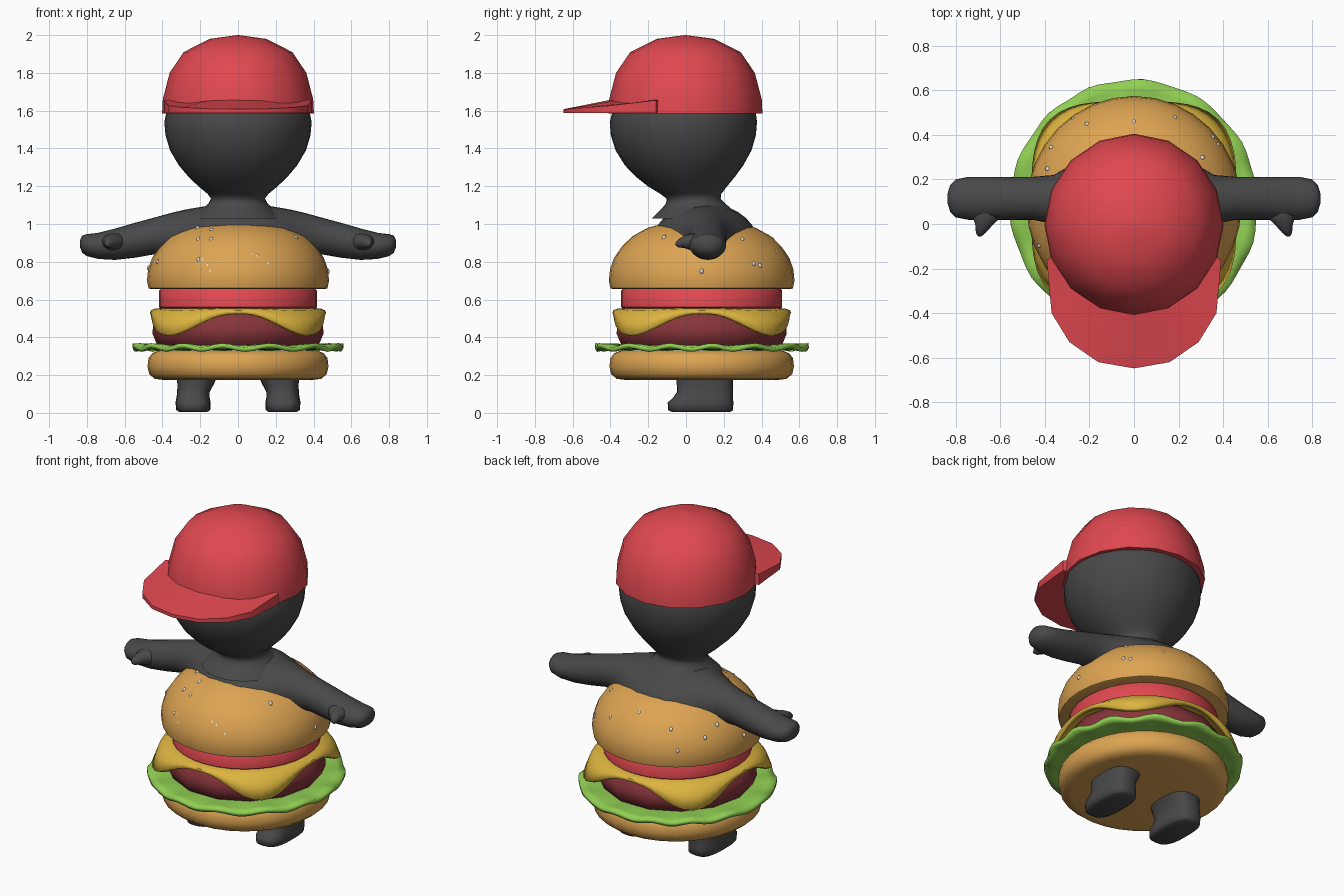
import bpy, bmesh, math
from mathutils import Vector

if "Cube" in bpy.data.objects:
    bpy.data.objects.remove(bpy.data.objects["Cube"])

CY = 0.083  # centre of the burger stack in y


def material(name, rgb):
    m = bpy.data.materials.new(name)
    m.diffuse_color = (*rgb, 1)
    m.use_nodes = True
    m.node_tree.nodes["Principled BSDF"].inputs["Base Color"].default_value = m.diffuse_color
    return m


DARK = material("charcoal", (0.066, 0.066, 0.066))
RED = material("red", (0.75, 0.065, 0.08))
BUN = material("bun_brown", (0.72, 0.37, 0.085))
GREEN = material("lettuce_green", (0.28, 0.62, 0.085))
YELLOW = material("cheese_yellow", (0.72, 0.46, 0.05))
MEAT = material("patty_brown", (0.24, 0.035, 0.043))
SEED = material("seed_white", (0.8, 0.8, 0.8))


def finish(name, bm, mat, angle=50):
    bmesh.ops.recalc_face_normals(bm, faces=bm.faces)
    me = bpy.data.meshes.new(name)
    bm.to_mesh(me)
    bm.free()
    me.materials.append(mat)
    ob = bpy.data.objects.new(name, me)
    bpy.context.collection.objects.link(ob)
    bpy.ops.object.select_all(action='DESELECT')
    ob.select_set(True)
    bpy.context.view_layer.objects.active = ob
    bpy.ops.object.shade_smooth_by_angle(angle=math.radians(angle))
    return ob


def skin(name, rings, mat, caps=True, angle=50):
    """Bridge closed loops of points; optionally cap both ends."""
    bm = bmesh.new()
    loops = [[bm.verts.new(p) for p in r] for r in rings]
    n = len(loops[0])
    for a, b in zip(loops, loops[1:]):
        for i in range(n):
            j = (i + 1) % n
            bm.faces.new((a[i], a[j], b[j], b[i]))
    bm.faces.new(loops[0])
    if caps:
        bm.faces.new(loops[-1])
    return finish(name, bm, mat, angle)


def loft(name, axis, rings, mat, n=32, power=1.0, angle=50):
    """Ellipse rings (position, centre1, centre2, radius1, radius2) along an axis."""
    def bend(v):
        return math.copysign(abs(v) ** power, v)
    out = []
    for p, c1, c2, r1, r2 in rings:
        pts = []
        for i in range(n):
            t = 2 * math.pi * i / n
            a, b = c1 + r1 * bend(math.cos(t)), c2 + r2 * bend(math.sin(t))
            pts.append({'x': (p, a, b), 'y': (a, p, b), 'z': (a, b, p)}[axis])
        out.append(pts)
    return skin(name, out, mat, angle=angle)


def disc(name, profile, mat, n=32, angle=50, sy=1.02):
    return loft(name, 'z', [(z, 0, CY, r, r * sy) for r, z in profile], mat, n, 1, angle)


# Burger layers
disc("bottom_bun", [(0.40, 0.175), (0.44, 0.18), (0.47, 0.205), (0.479, 0.245),
                    (0.474, 0.29), (0.455, 0.315), (0.42, 0.33)], BUN)
disc("patty", [(0.40, 0.345), (0.43, 0.365), (0.453, 0.42), (0.45, 0.46),
               (0.42, 0.52), (0.38, 0.54)], MEAT, 14)
disc("tomato", [(0.40, 0.545), (0.418, 0.56), (0.418, 0.648), (0.40, 0.665)], RED)
TOP = [(0.46, 0.655), (0.474, 0.66), (0.482, 0.70), (0.476, 0.76), (0.455, 0.82),
       (0.415, 0.88), (0.36, 0.935), (0.28, 0.98), (0.18, 1.008), (0.08, 1.018), (0.01, 1.02)]
disc("top_bun", TOP, BUN)


def polar_sheet(name, shape, mat, thick, n):
    """Open sheet; shape(t) returns (radius, height) pairs from inside to rim."""
    cols = [(2 * math.pi * i / n, shape(2 * math.pi * i / n)) for i in range(n)]
    rings = [[(s[k][0] * math.cos(t), CY + s[k][0] * math.sin(t) * 1.015, s[k][1])
              for t, s in cols] for k in range(len(cols[0][1]))]
    ob = skin(name, rings, mat, caps=False)
    mod = ob.modifiers.new("thickness", 'SOLIDIFY')
    mod.thickness, mod.offset = thick, 0


def lettuce(t):
    w = math.sin(14 * t + 0.6 * math.sin(3 * t))
    return [(0.30, 0.345), (0.44, 0.347), (0.51, 0.349 + 0.006 * w),
            (0.555 + 0.005 * w, 0.346 + 0.011 * w)]


def cheese(t):
    w = ((1 - math.cos(4 * t)) / 2) ** 1.4  # corners hang down
    return [(0.25, 0.543), (0.40, 0.543), (0.435 + 0.025 * w, 0.541 - 0.01 * w),
            (0.452 + 0.045 * w, 0.535 - 0.05 * w), (0.455 + 0.07 * w, 0.525 - 0.115 * w)]


polar_sheet("lettuce", lettuce, GREEN, 0.024, 84)
polar_sheet("cheese", cheese, YELLOW, 0.024, 64)

# Sesame seeds: (degrees from the front, height)
SEEDS = [(-34, .92), (-22, .92), (-50, .98), (-28, .97), (10, 1.0), (15, 1.0), (60, .985),
         (57, .93), (9, .84), (13, .83), (20, .79), (-27, .81), (-24, .81), (-20, .78),
         (-18, .75), (-67, .8), (90, .75), (125, .92), (126, .79), (131, .78), (172, .75),
         (180, .92), (-150, .87), (-145, .76), (-125, .82), (-113, .87), (-92, .77), (155, .85)]
bm = bmesh.new()
for k, (deg, z) in enumerate(SEEDS):
    (r0, z0), (r1, z1) = next((a, b) for a, b in zip(TOP, TOP[1:]) if a[1] <= z <= b[1])
    r = r0 + (r1 - r0) * (z - z0) / (z1 - z0)
    a = math.radians(deg)
    out = Vector((math.sin(a), -math.cos(a), 0))
    normal = out * (z1 - z0) + Vector((0, 0, r0 - r1))
    mat = normal.to_track_quat('Z', 'Y').to_matrix().to_4x4()
    mat.translation = Vector((0, CY, z)) + out * r
    made = bmesh.ops.create_icosphere(bm, subdivisions=1, radius=1)['verts']
    for v in made:
        c = v.co
        v.co = mat @ Vector((c.x * 0.011, c.y * 0.016, c.z * 0.009))
finish("sesame_seeds", bm, SEED, 80)

# Arms and shoulders as one loft: (x, y centre, z centre, y radius, z radius)
half = [(0.836, .115, .895, .025, .02), (0.825, .115, .893, .06, .045),
        (0.80, .115, .888, .085, .058), (0.74, .115, .884, .097, .069),
        (0.65, .115, .893, .097, .083), (0.55, .115, .913, .096, .092),
        (0.45, .115, .935, .097, .097), (0.36, .11, .945, .11, .112),
        (0.28, .105, .93, .16, .146), (0.20, .10, .91, .22, .18), (0.10, .10, .90, .27, .205)]
loft("shoulders_and_arms", 'x', half + [(0, .10, .90, .28, .21)]
     + [(-h[0], *h[1:]) for h in reversed(half)], DARK, 28, angle=80)

# Thumbs and legs, mirrored
for s, side in ((-1, "left"), (1, "right")):
    loft(side + "_thumb", 'y', [(.10, s * .64, .895, .08, .055), (.03, s * .66, .905, .062, .045),
                                (-.01, s * .675, .905, .036, .032), (-.04, s * .688, .898, .022, .022),
                                (-.055, s * .692, .895, .008, .008)], DARK, 16, angle=80)
    loft(side + "_leg", 'z', [(.005, s * .237, .08, .075, .155), (.015, s * .237, .077, .09, .172),
                              (.055, s * .238, .077, .093, .174), (.08, s * .238, .09, .088, .158),
                              (.11, s * .236, .10, .086, .148), (.15, s * .225, .10, .096, .149),
                              (.20, s * .215, .10, .11, .15)], DARK, 24, 0.7, 70)

# Head with neck flaring into the shoulders
head = [(1.03, .06, .24), (1.085, .055, .18), (1.11, .05, .155), (1.135, .04, .143),
        (1.16, .025, .162), (1.20, .008, .21), (1.25, -.003, .262), (1.31, -.01, .313),
        (1.39, -.013, .36), (1.47, -.014, .384), (1.54, -.014, .39), (1.60, -.01, .378),
        (1.70, -.005, .34), (1.80, 0, .28)]
loft("head", 'z', [(z, 0, cy, r, r) for z, cy, r in head], DARK, angle=80)

# Cap dome
dome = [(1.585, .402), (1.66, .398), (1.80, .362), (1.91, .288), (1.98, .15), (2.0, .004)]
loft("cap_dome", 'z', [(z, 0, -.003, r, r * 1.015) for z, r in dome], RED, 16)

# Cap brim: outer rim and inner rim tucked in the dome, as (x, y, top z)
outer = [(.392, -.16, 1.655), (.37, -.40, 1.627), (.29, -.53, 1.617), (.16, -.62, 1.61)]
inner = [(.35, -.14, 1.66), (.31, -.20, 1.648), (.24, -.27, 1.645), (.13, -.34, 1.66)]


def whole(points, mid):
    return points + [mid] + [(-x, y, z) for x, y, z in reversed(points)]


rim, root = whole(outer, (0, -.648, 1.608)), whole(inner, (0, -.36, 1.665))
bm = bmesh.new()
sections = []
for o, i in zip(rim, root):
    sections.append([bm.verts.new(p) for p in
                     (i, o, (o[0], o[1], 1.588), (i[0], i[1], 1.592))])
for a, b in zip(sections, sections[1:]):
    for k in range(4):
        m = (k + 1) % 4
        bm.faces.new((a[k], a[m], b[m], b[k]))
bm.faces.new(sections[0])
bm.faces.new(sections[-1])
finish("cap_brim", bm, RED, 35)
